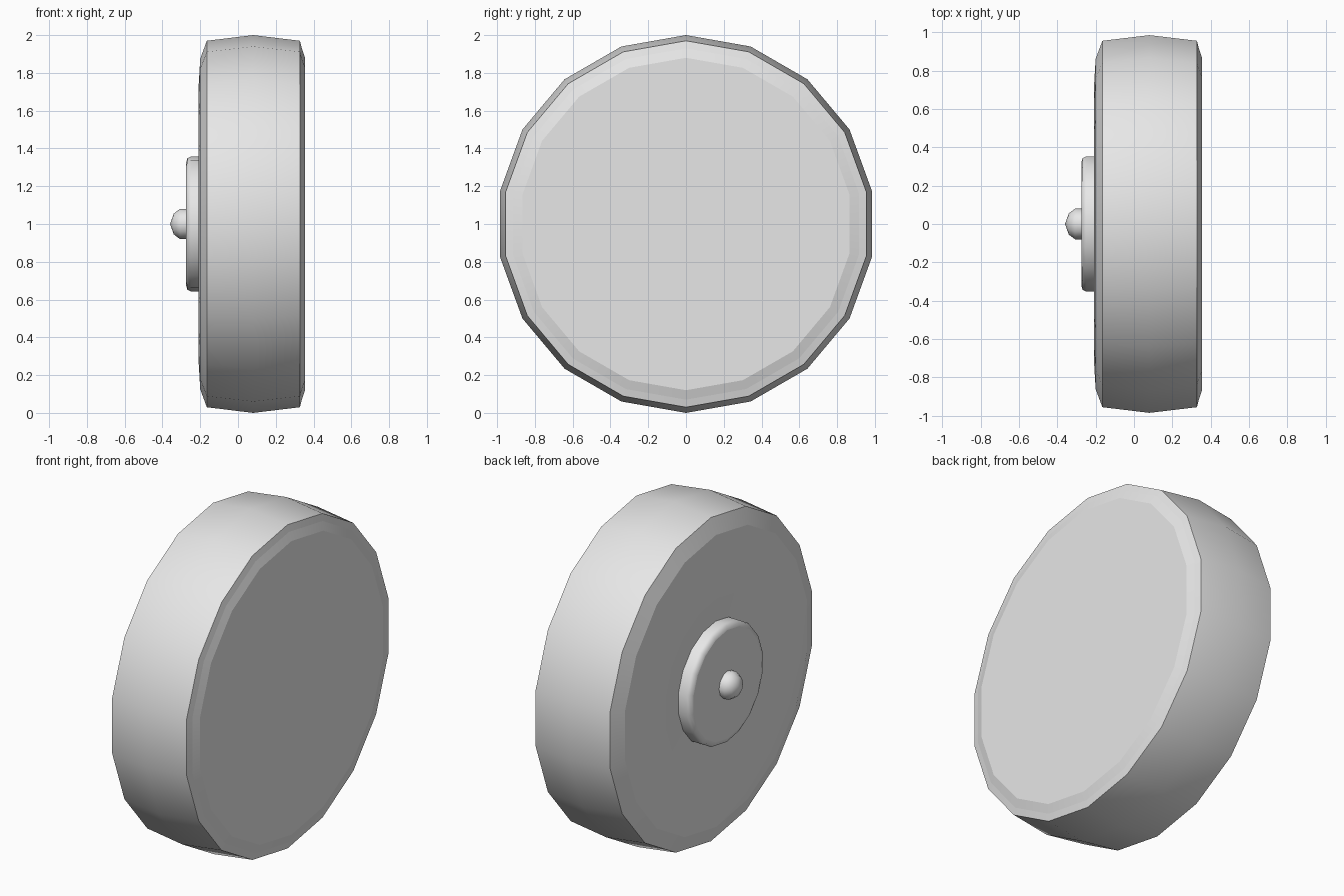
import bpy
import bmesh
from math import sin, cos, tau

if "Cube" in bpy.data.objects:
    bpy.data.objects.remove(bpy.data.objects["Cube"])

grey = bpy.data.materials.new("light_grey")
grey.use_nodes = True
grey.diffuse_color = (0.8, 0.8, 0.8, 1)
bsdf = next(n for n in grey.node_tree.nodes if n.type == 'BSDF_PRINCIPLED')
bsdf.inputs["Base Color"].default_value = (0.8, 0.8, 0.8, 1)


def lathe(name, profile, sides, smooth_rings=()):
    """Turn (x, radius) points about the x axis; rings stay crisp unless listed."""
    bm = bmesh.new()
    rings = []
    for x, r in profile:
        if r == 0:
            rings.append([bm.verts.new((x, 0, 1))] * sides)
        else:
            angles = [tau * i / sides for i in range(sides)]
            rings.append([bm.verts.new((x, r * sin(a), 1 + r * cos(a))) for a in angles])
    for a, b in zip(rings, rings[1:]):
        for i in range(sides):
            j = (i + 1) % sides
            corners = list(dict.fromkeys((a[i], a[j], b[j], b[i])))
            bm.faces.new(corners)
    for ring in (rings[0], rings[-1]):
        if ring[0] is not ring[1]:
            bm.faces.new(ring)
    bmesh.ops.recalc_face_normals(bm, faces=bm.faces)
    for face in bm.faces:
        face.smooth = True
    for n, ring in enumerate(rings):
        if n not in smooth_rings and ring[0] is not ring[1]:
            for i in range(sides):
                bm.edges.get((ring[i], ring[(i + 1) % sides])).smooth = False
    mesh = bpy.data.meshes.new(name)
    bm.to_mesh(mesh)
    bm.free()
    mesh.materials.append(grey)
    obj = bpy.data.objects.new(name, mesh)
    bpy.context.collection.objects.link(obj)
    return obj


# Crowned tread, stepped flat side, and dished hub side
lathe("wheel_body",
      [(0.355, 0.88), (0.338, 0.93), (0.328, 0.97), (0.08, 1.0), (-0.165, 0.97),
       (-0.2, 0.875), (-0.208, 0.74), (-0.208, 0.5), (-0.195, 0.34)],
      18, smooth_rings=(3, 6))

# Rounded hub disc
lathe("hub_disc",
      [(-0.18, 0.357), (-0.25, 0.357), (-0.268, 0.348), (-0.275, 0.325)],
      18, smooth_rings=(1, 2))

# Domed axle end
lathe("axle_cap",
      [(-0.26, 0.08), (-0.307, 0.08), (-0.34, 0.055), (-0.36, 0)],
      12, smooth_rings=(1, 2))
